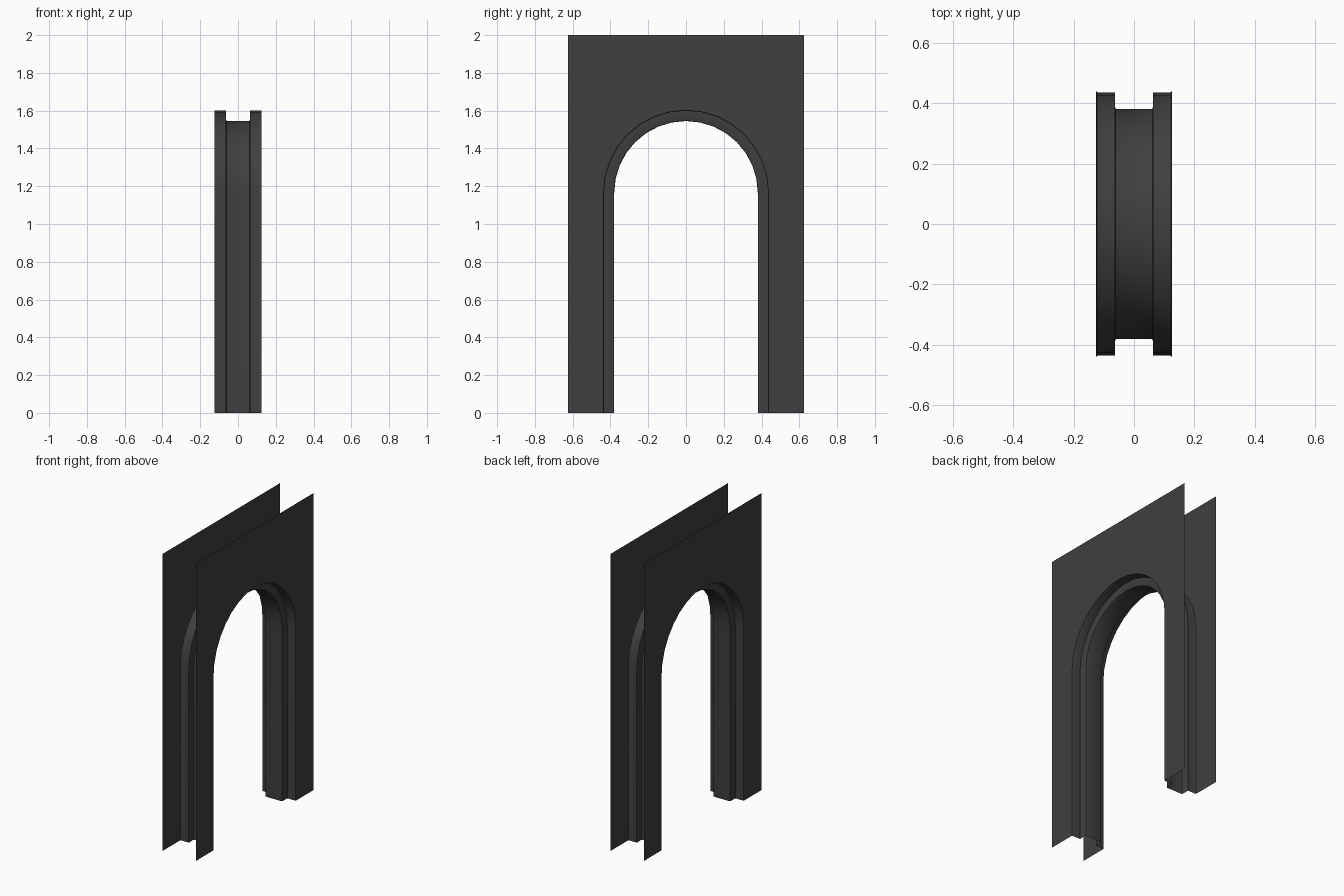
import bpy, math

if "Cube" in bpy.data.objects:
    bpy.data.objects.remove(bpy.data.objects["Cube"])

HALF_W, HEIGHT = 0.625, 2.0      # wall panel size
SPRING, SEGS = 1.165, 16         # height where the arch starts, arch sides
X_OUT, X_IN = 0.125, 0.0625      # wall face and recess depth
R_OUT, R_IN = 0.435, 0.38        # outer and inner opening radius
B = 0.006                        # edge rounding

mat = bpy.data.materials.new("dark grey")
mat.diffuse_color = (0.05, 0.05, 0.05, 1)
mat.use_nodes = True
mat.node_tree.nodes["Principled BSDF"].inputs["Base Color"].default_value = mat.diffuse_color


def arch_path(r):
    """(y, z) points up the left jamb, over the arch and down the right."""
    arc = [(-r * math.cos(math.pi * i / SEGS), SPRING + r * math.sin(math.pi * i / SEGS))
           for i in range(SEGS + 1)]
    return [(-r, 0)] + arc + [(r, 0)]


def make(name, verts, faces, smooth=False):
    me = bpy.data.meshes.new(name)
    me.from_pydata(verts, [], faces)
    me.materials.append(mat)
    ob = bpy.data.objects.new(name, me)
    bpy.context.collection.objects.link(ob)
    if smooth:
        bpy.ops.object.select_all(action='DESELECT')
        ob.select_set(True)
        bpy.context.view_layer.objects.active = ob
        bpy.ops.object.shade_smooth_by_angle(angle=math.radians(35))
    return ob


# two flat wall faces with the arched opening cut out
def wall(name, x):
    outline = arch_path(R_OUT + B) + [(HALF_W, 0), (HALF_W, HEIGHT), (-HALF_W, HEIGHT), (-HALF_W, 0)]
    if x < 0:
        outline.reverse()
    make(name, [(x, y, z) for y, z in outline], [list(range(len(outline)))])


wall("right_wall_face", X_OUT)
wall("left_wall_face", -X_OUT)

# stepped lining: a half profile (x, radius), mirrored, swept along the arch
k = B * (1 - math.sqrt(0.5))
half = [(-X_OUT, R_OUT + B), (-X_OUT + k, R_OUT + k), (-X_OUT + B, R_OUT),
        (-X_IN, R_OUT), (-X_IN, R_IN + B), (-X_IN + k, R_IN + k), (-X_IN + B, R_IN)]
profile = half + [(-x, r) for x, r in reversed(half)]
n = SEGS + 3
verts = [(x, y, z) for x, r in profile for y, z in arch_path(r)]
faces = [(i * n + j, i * n + j + 1, (i + 1) * n + j + 1, (i + 1) * n + j)
         for i in range(len(profile) - 1) for j in range(n - 1)]
make("arch_lining", verts, faces, smooth=True)
